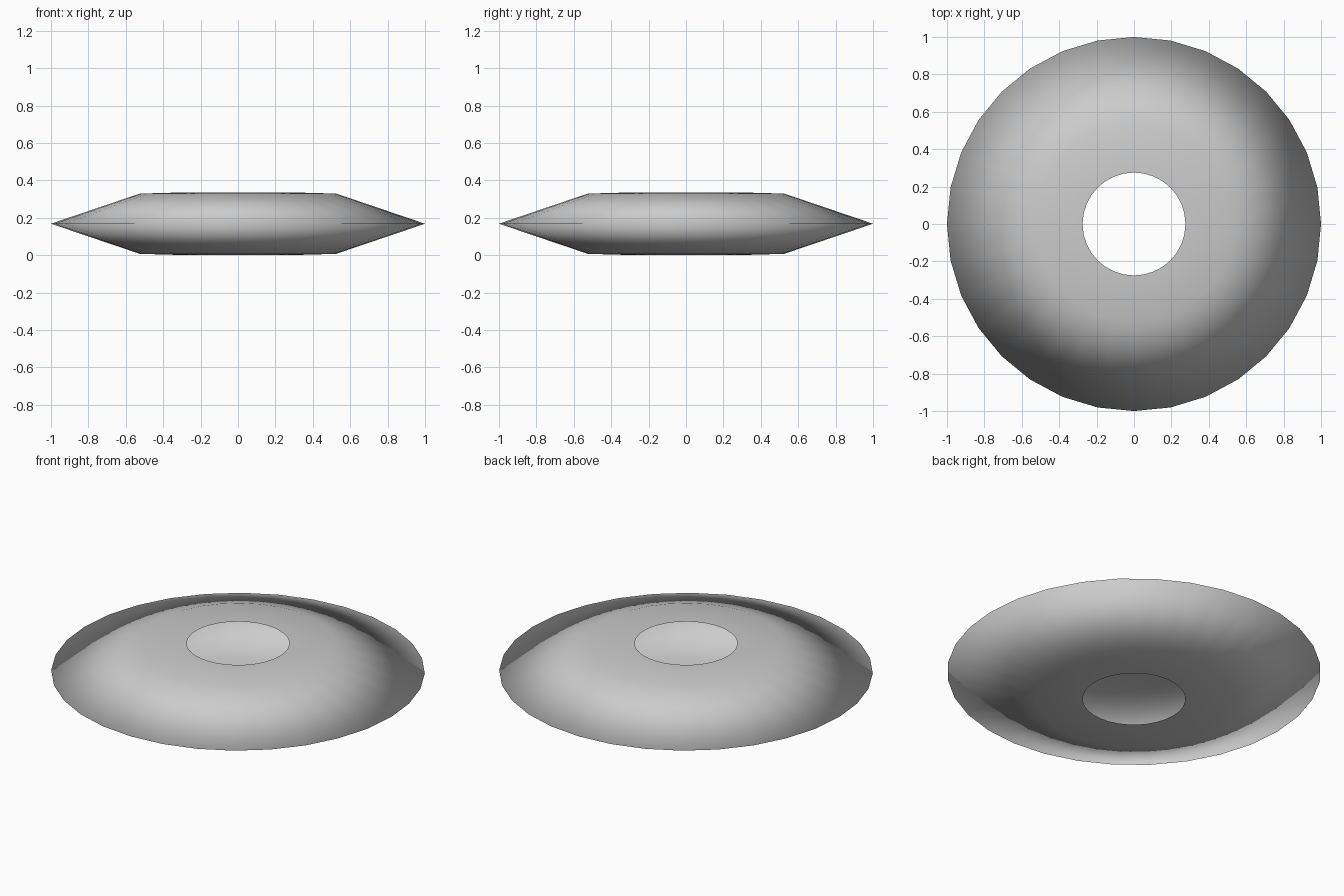
import bpy, bmesh, math

if "Cube" in bpy.data.objects:
    bpy.data.objects.remove(bpy.data.objects["Cube"])

SIDES = 32
# (radius, height): open hollow shell from the top hole, over the rim, to the bottom hole
PROFILE = [(0.275, 0.336), (0.525, 0.329), (1.0, 0.168), (0.525, 0.007), (0.275, 0.0)]


def lathe(name, profile, sides):
    bm = bmesh.new()
    rings = []
    for r, z in profile:
        rings.append([bm.verts.new((r * math.cos(2 * math.pi * i / sides),
                                    r * math.sin(2 * math.pi * i / sides), z))
                      for i in range(sides)])
    for upper, lower in zip(rings, rings[1:]):
        for i in range(sides):
            j = (i + 1) % sides
            face = bm.faces.new((upper[i], lower[i], lower[j], upper[j]))
            face.smooth = True
    mesh = bpy.data.meshes.new(name)
    bm.to_mesh(mesh)
    bm.free()
    obj = bpy.data.objects.new(name, mesh)
    bpy.context.collection.objects.link(obj)
    return obj


# Hollow ring-shaped disc with a sharp outer rim and open centre
lathe("hollow_disc", PROFILE, SIDES)
